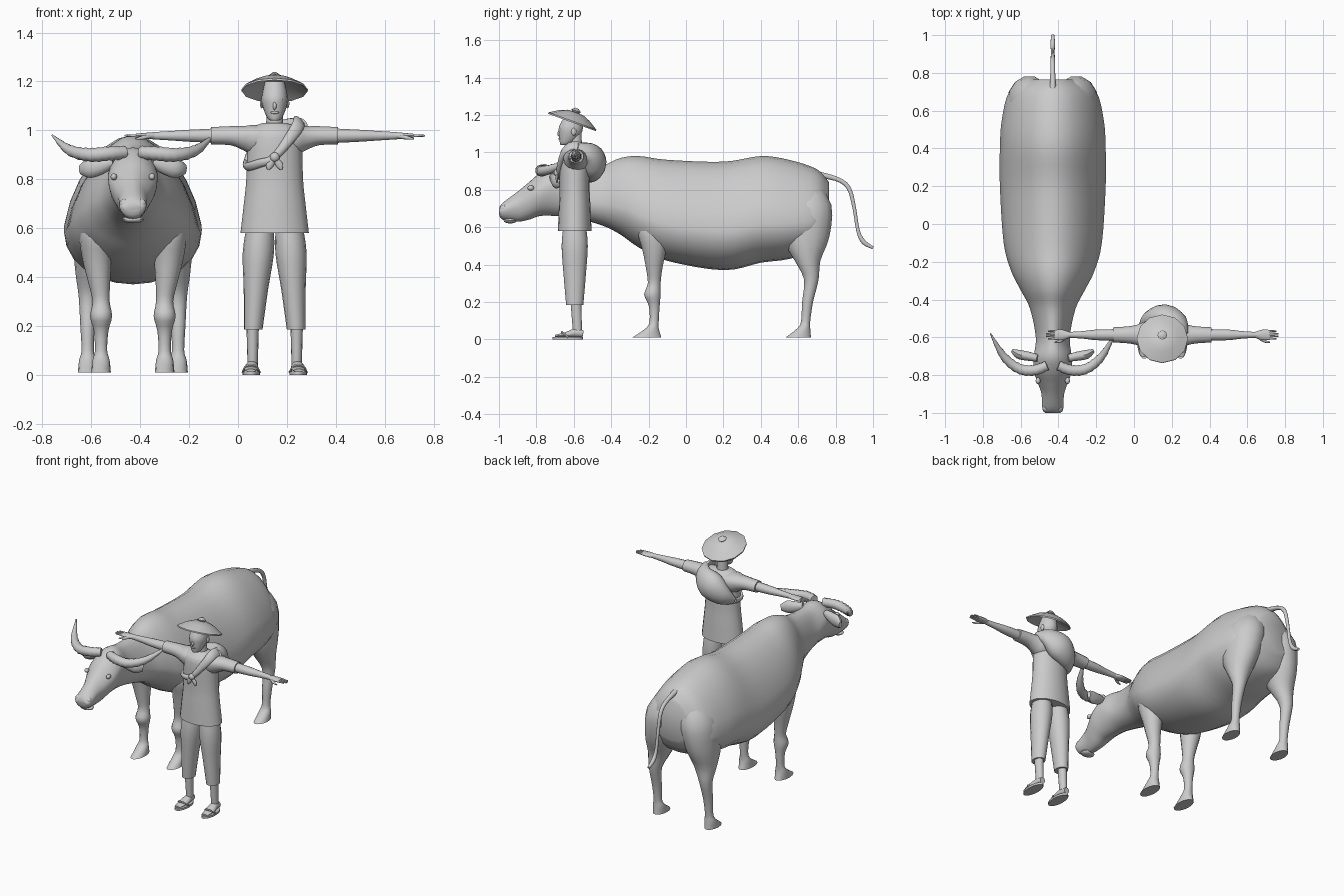
import bpy, bmesh, math
from mathutils import Vector, Matrix

cube = bpy.data.objects.get("Cube")
if cube:
    bpy.data.objects.remove(cube, do_unlink=True)

X, Y, Z = Matrix.Identity(3)
SIDES = {"left": 1, "right": -1}

clay = bpy.data.materials.new("plain grey")
clay.use_nodes = True
clay.diffuse_color = (.6, .6, .6, 1)
clay.node_tree.nodes["Principled BSDF"].inputs["Base Color"].default_value = clay.diffuse_color


def finish(name, bm):
    """Turn a bmesh into a smooth shaded grey object with sharp corners kept."""
    bmesh.ops.recalc_face_normals(bm, faces=bm.faces)
    mesh = bpy.data.meshes.new(name)
    bm.to_mesh(mesh)
    bm.free()
    mesh.shade_smooth()
    mesh.set_sharp_from_angle(angle=math.radians(50))
    mesh.materials.append(clay)
    bpy.context.collection.objects.link(bpy.data.objects.new(name, mesh))


def smooth_path(points, steps):
    """Catmull-Rom curve through stations of any dimension."""
    path = []
    last = len(points) - 1
    for i in range(last):
        start, end = points[i], points[i + 1]
        leave = (end - points[max(i - 1, 0)]) / 2
        arrive = (points[min(i + 2, last)] - start) / 2
        for k in range(steps):
            t = k / steps
            blend = t * t * (3 - t - t)
            path.append(start.lerp(end, blend) + leave * t * (1 - t) ** 2 - arrive * t * t * (1 - t))
    return path + [points[-1]]


def tube(name, stations, u, v=None, sides=14, steps=3, taper=0, ridge=0):
    """Loft ellipses. A station is x, y, z, radius along u, upper and lower radius along v."""
    full = [Vector(list(s) + [s[-1]] * (6 - len(s))) for s in stations]
    path = smooth_path(full, steps)
    bm = bmesh.new()
    rings = []
    for i, point in enumerate(path):
        across, up = u, v
        if v is None:
            ahead = path[min(i + 1, len(path) - 1)].xyz - path[max(i - 1, 0)].xyz
            ahead.normalize()
            across = (u - ahead * u.dot(ahead)).normalized()
            up = ahead.cross(across)
        swell = 1 + ridge * (i % 2)
        wide, high, low = point[3:]
        ring = []
        for k in range(sides):
            angle = math.tau * k / sides
            rise = math.sin(angle)
            w = wide * math.cos(angle) * (1 - taper * max(rise, 0))
            h = rise * (high if rise > 0 else low)
            ring.append(bm.verts.new(point.xyz + (across * w + up * h) * swell))
        rings.append(ring)
    for ring, following in zip(rings, rings[1:]):
        for k in range(sides):
            bm.faces.new((ring[k - 1], ring[k], following[k], following[k - 1]))
    bm.faces.new(rings[0])
    bm.faces.new(rings[-1])
    finish(name, bm)


def ball(name, location, size):
    bm = bmesh.new()
    shape = Matrix.LocRotScale(Vector(location), None, Vector(size))
    bmesh.ops.create_uvsphere(bm, u_segments=12, v_segments=8, radius=1, matrix=shape)
    finish(name, bm)


def mirrored(rows, centre, sign):
    return [(centre + sign * offset, *rest) for offset, *rest in rows]


def column(name, rows, centre, sign=1, offset=lambda z: 0, **options):
    """Upright loft from rows of height, depth position and radii."""
    stations = [(centre + sign * offset(z), y, z, *radii) for z, y, *radii in rows]
    tube(name, stations, X, Y, **options)


# Buffalo: one loft from muzzle to rump, rows of y, top, bottom, half width
BUFFALO = -.43
profile = [
    (-1, .7, .67, .04), (-.98, .73, .64, .055), (-.9, .79, .63, .06), (-.84, .84, .64, .08),
    (-.78, .89, .66, .1), (-.7, .93, .66, .1), (-.6, .92, .65, .09), (-.45, .93, .61, .12),
    (-.35, .97, .56, .17), (-.25, .98, .49, .22), (-.1, .96, .42, .26), (.2, .95, .37, .28),
    (.4, .98, .41, .28), (.55, .96, .43, .27), (.7, .91, .48, .23), (.765, .84, .58, .13)]
body = []
for y, top, bottom, half_width in profile:
    above = (top - bottom) * (.4 if y < -.6 else .64)
    body.append((BUFFALO, y, top - above, half_width, above, top - above - bottom))
tube("buffalo_body", body, X, Z, sides=24, steps=4, taper=.2)

# Leg rows run from the hidden top down to the hoof
front_leg = [
    (.68, -.2, .02, .03), (.58, -.18, .06, .08), (.48, -.17, .06, .065), (.38, -.17, .045),
    (.3, -.17, .035), (.24, -.18, .045), (.18, -.17, .03), (.1, -.17, .025),
    (.06, -.18, .035), (.01, -.21, .04, .08)]
rear_leg = [
    (.86, .64, .03, .05), (.72, .65, .11, .13), (.55, .64, .1, .13), (.42, .65, .07), (.32, .67, .04),
    (.2, .65, .03), (.1, .64, .025), (.06, .63, .035), (.01, .6, .04, .07)]
horn = [(.03, -.75, .91, .025), (.1, -.775, .905, .027), (.18, -.765, .9, .026),
        (.26, -.7, .92, .02), (.33, -.58, .98, .003)]
ear = [(.08, -.71, .87, .02), (.13, -.7, .855, .035, .025),
       (.18, -.69, .845, .04, .025), (.215, -.67, .84, .02, .01)]
for side, sign in SIDES.items():
    column(side + "_front_leg", front_leg, BUFFALO, sign, lambda z: .13 + max(0, z - .3) / 10)
    column(side + "_rear_leg", rear_leg, BUFFALO, sign, lambda z: .185 - max(0, z - .3) / 6)
    tube(side + "_horn", mirrored(horn, BUFFALO, sign), Z, sides=10, steps=6, ridge=.12)
    tube(side + "_buffalo_ear", mirrored(ear, BUFFALO, sign), Z, sides=10)
    ball(side + "_buffalo_eye", (BUFFALO + sign * .078, -.83, .81), (.013, .018, .014))
    ball(side + "_nostril", (BUFFALO + sign * .035, -.975, .7), (.02, .02, .02))
ball("buffalo_chin", (BUFFALO, -.94, .635), (.045, .035, .015))

tail = [(.66, .89, .02), (.8, .86, .013), (.87, .81, .012), (.9, .7, .01),
        (.92, .58, .01), (.95, .52, .013), (1, .49, .008)]
tube("tail", [(BUFFALO, *row) for row in tail], X, sides=10)

# Farmer: shirt, neck and head
FARMER, WAIST = .15, -.595
shirt = [(.58, .14, .09), (.7, .126, .085), (.8, .116, .08), (.97, .11, .08),
         (1.01, .095, .06), (1.03, .05, .04)]
column("shirt", [(z, WAIST, *radii) for z, *radii in shirt], FARMER, sides=20)
column("neck", [(1, -.59, .036), (1.1, -.59, .032)], FARMER)
column("head", [(1.04, -.65, .015, .02), (1.05, -.64, .03, .035), (1.1, -.62, .05, .06),
                (1.14, -.615, .053, .064), (1.2, -.605, .04)], FARMER, sides=18)
ball("nose", (FARMER, -.678, 1.1), (.008, .01, .016))
ball("lips", (FARMER, -.674, 1.073), (.018, .008, .006))

# Straw hat with a hollow underside and a knob, tipped back
lean = Vector((0, .34, .94))
brim = Vector((FARMER, -.61, 1.16))
hat = [(.045, .05), (0, .135), (.008, .136), (.04, .085), (.056, .045),
       (.058, .02), (.066, .026), (.08, .01)]
tube("straw_hat", [(*(brim + lean * height), radius) for height, radius in hat],
     X, lean.cross(X), sides=12, steps=1)


def arm_part(name, sign, rows, shift=0):
    """Level loft along the arm from rows of reach, depth radius, upper and lower radius."""
    stations = [(FARMER + sign * reach, shift - .587, .978, *radii) for reach, *radii in rows]
    tube(name, stations, Y, Z)


# Limbs, hands, feet and sandals
sleeve = [(.02, .07, .04, .09), (.09, .07, .045, .08), (.13, .055, .04, .06),
          (.18, .045, .04), (.26, .04, .036)]
trouser = [(.61, WAIST, .055, .06), (.5, WAIST, .064, .07), (.35, WAIST, .05, .06),
           (.185, WAIST, .038, .046)]
foot = [(.093, -.55, .03, .018), (.093, -.59, .035, .024), (.096, -.64, .026, .03, .014),
        (.098, -.7, .018, .02, .006)]
sandal_strap = [(.062, -.63, .01, .006), (.08, -.66, .036, .006),
                (.115, -.66, .036, .006), (.13, -.63, .01, .006)]
for side, sign in SIDES.items():
    arm_part(side + "_sleeve", sign, sleeve)
    arm_part(side + "_arm", sign, [(.25, .03), (.35, .028, .025), (.42, .02), (.5, .015)])
    arm_part(side + "_palm", sign, [(.49, .015), (.53, .028, .012), (.57, .026, .008)])
    for finger in range(4):
        length = .62 - abs(finger - 1.5) / 100
        arm_part(f"{side}_finger_{finger}", sign, [(.56, .006), (length, .004)], finger / 75 - .02)
    thumb = [(.51, -.6, .975, .008), (.54, -.62, .97, .008), (.57, -.627, .965, .003)]
    tube(side + "_thumb", mirrored(thumb, FARMER, sign), Z, sides=8)
    column(side + "_trouser_leg", trouser, FARMER, sign, lambda z: .1 - z / 15, sides=16)
    column(side + "_shin", [(.22, -.59, .026, .03), (.04, -.58, .021, .025)],
           FARMER, sign, lambda z: .09)
    tube(side + "_foot", mirrored(foot, FARMER, sign), X)
    sole = [(z, -.632, .036, .082) for z in (0, .013)]
    column(side + "_sandal_sole", sole, FARMER, sign, lambda z: .096, sides=18, steps=1)
    tube(side + "_sandal_strap", mirrored(sandal_strap, FARMER, sign), Y, sides=6)
    ball(side + "_ear", (FARMER + sign * .053, -.6, 1.11), (.007, .014, .02))
    ball(side + "_eye", (FARMER + sign * .022, -.668, 1.125), (.011, .005, .005))

# Cloth bundle tied across the back, with its strap and knot in front
slant = Vector((-.65, 0, .75))
tube("bundle", [(.265, -.58, 1.03, .026, .015), (.235, -.515, 1, .06, .04),
                (.165, -.495, .95, .09, .07), (.09, -.51, .895, .065, .05),
                (.04, -.55, .86, .025, .015)], slant, sides=16)
tube("bundle_strap", [(.25, -.54, 1.02, .03, .014), (.25, -.6, 1.035, .03, .014),
                      (.235, -.655, 1, .026, .014), (.15, -.68, .89, .016),
                      (.09, -.67, .866, .018, .013), (.04, -.62, .85, .02, .013),
                      (.04, -.55, .86, .024, .014)], slant)
ball("knot", (FARMER, -.69, .89), (.02, .017, .02))
for side, sign in SIDES.items():
    knot_tail = [(0, -.69, .885, .008), (.02, -.69, .858, .015, .007), (.027, -.69, .838, .004)]
    tube(side + "_knot_tail", mirrored(knot_tail, FARMER, sign), X, sides=8)
